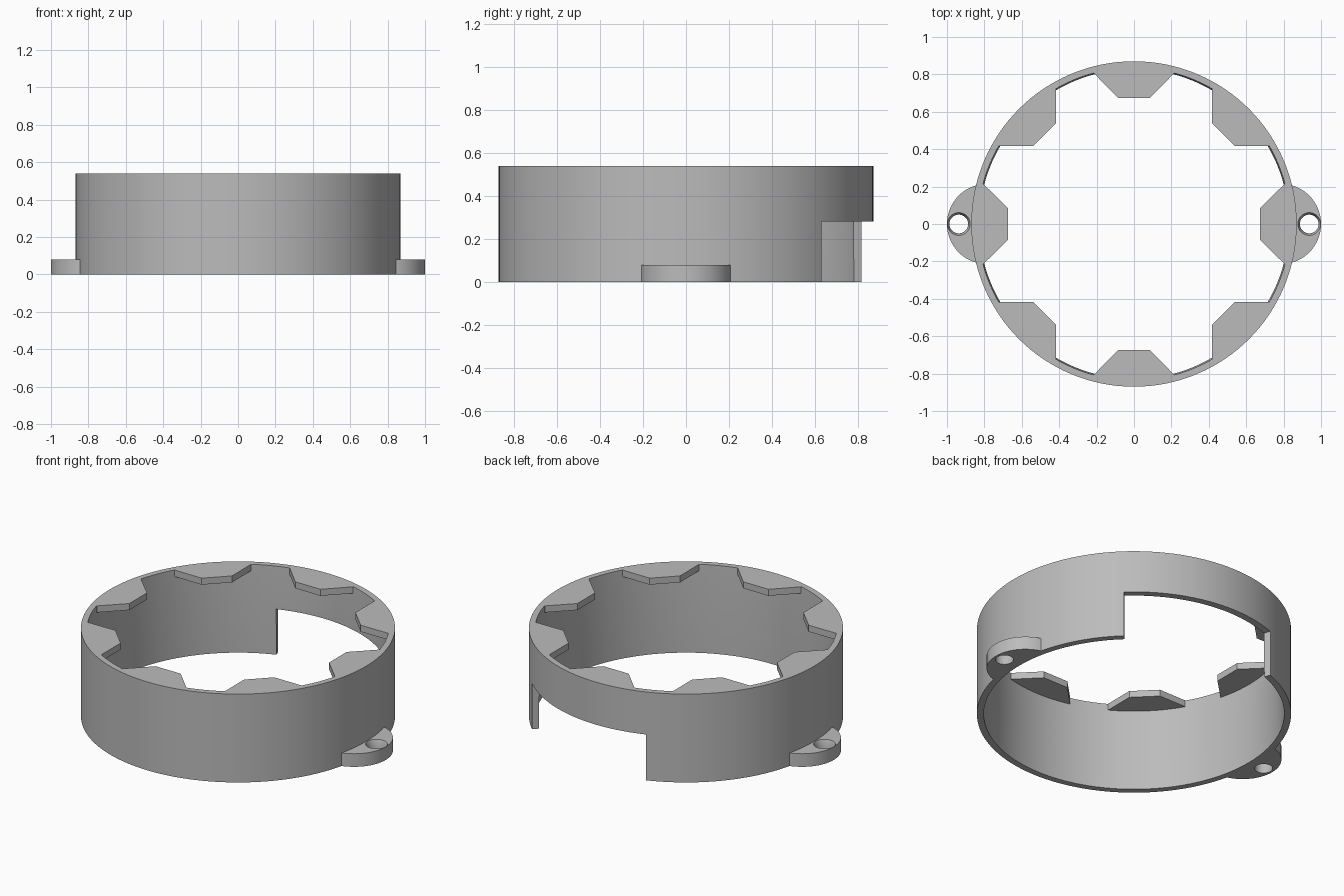
import bpy, bmesh
from math import sin, cos, radians, tau

if "Cube" in bpy.data.objects:
    bpy.data.objects.remove(bpy.data.objects["Cube"], do_unlink=True)

grey = bpy.data.materials.new("plain_grey")
grey.use_nodes = True
grey.diffuse_color = (0.5, 0.5, 0.5, 1)
grey.node_tree.nodes["Principled BSDF"].inputs["Base Color"].default_value = (0.5, 0.5, 0.5, 1)

HEIGHT, OUTER, INNER = 0.54, 0.87, 0.835
LUG_TOP = 0.08


def polar(r, deg, cx=0.0):
    return cx + r * cos(radians(deg)), r * sin(radians(deg))


def make(name, bm):
    bmesh.ops.recalc_face_normals(bm, faces=bm.faces)
    mesh = bpy.data.meshes.new(name)
    bm.to_mesh(mesh)
    bm.free()
    obj = bpy.data.objects.new(name, mesh)
    bpy.context.collection.objects.link(obj)
    mesh.materials.append(grey)
    return obj


def prism(name, outline, z0, z1):
    bm = bmesh.new()
    low = [bm.verts.new((x, y, z0)) for x, y in outline]
    high = [bm.verts.new((x, y, z1)) for x, y in outline]
    bm.faces.new(low)
    bm.faces.new(high)
    n = len(outline)
    for i in range(n):
        j = (i + 1) % n
        bm.faces.new((low[i], low[j], high[j], high[i]))
    return make(name, bm)


def lathe(name, profile, steps, cx=0.0, closed=True):
    bm = bmesh.new()
    rings = [[bm.verts.new((cx + r * cos(tau * k / steps), r * sin(tau * k / steps), z))
              for k in range(steps)] for r, z in profile]
    pairs = list(zip(rings, rings[1:]))
    if closed:
        pairs.append((rings[-1], rings[0]))
    else:
        bm.faces.new(rings[0])
        bm.faces.new(rings[-1])
    for a, b in pairs:
        for k in range(steps):
            m = (k + 1) % steps
            bm.faces.new((a[k], a[m], b[m], b[k]))
    return make(name, bm)


def select_only(obj):
    bpy.ops.object.select_all(action='DESELECT')
    obj.select_set(True)
    bpy.context.view_layer.objects.active = obj


def cut(obj, cutter):
    mod = obj.modifiers.new("cut", 'BOOLEAN')
    mod.operation = 'DIFFERENCE'
    mod.solver = 'EXACT'
    mod.object = cutter
    select_only(obj)
    bpy.ops.object.modifier_apply(modifier=mod.name)
    bpy.data.objects.remove(cutter, do_unlink=True)


def smooth(obj):
    select_only(obj)
    bpy.ops.object.shade_smooth_by_angle(angle=radians(30))


# Thin ring wall with a slightly tapered bore
wall = lathe("ring_wall", [(OUTER, 0), (OUTER, HEIGHT), (INNER, HEIGHT),
                           (0.828, 0.31), (0.832, 0)], 128)

# Off-centre opening in the lower rear of the wall
START, END = 46.4, 110.2
opening = [polar(0.6, START), polar(1.3, START), polar(1.3, END), polar(0.6, END)]
cut(wall, prism("opening_cutter", opening, -0.1, 0.28))
smooth(wall)

# Eight inward tabs flush with the top
arc = [polar(0.842, a) for a in range(-14, 15, 2)]
tab_outline = [(0.675, 0.085), (0.675, -0.085), (0.805, -0.214)] + arc + [(0.805, 0.214)]
for i in range(8):
    tab = prism(f"top_tab_{i + 1}", tab_outline, HEIGHT - 0.04, HEIGHT)
    tab.rotation_euler.z = tau * i / 8

# Rounded screw lugs with countersunk holes
lug_outline = [polar(0.215, a, 0.785) for a in range(-80, 81, 5)]
lug_outline += [polar(0.85, a) for a in range(13, -14, -2)]
for name, turn in (("left_lug", 0), ("right_lug", tau / 2)):
    lug = prism(name, lug_outline, 0, LUG_TOP)
    hole = [(0.05, -0.05), (0.05, 0.05), (0.061, LUG_TOP), (0.061, LUG_TOP + 0.05)]
    cut(lug, lathe("hole_cutter", hole, 40, cx=0.937, closed=False))
    smooth(lug)
    lug.rotation_euler.z = turn
